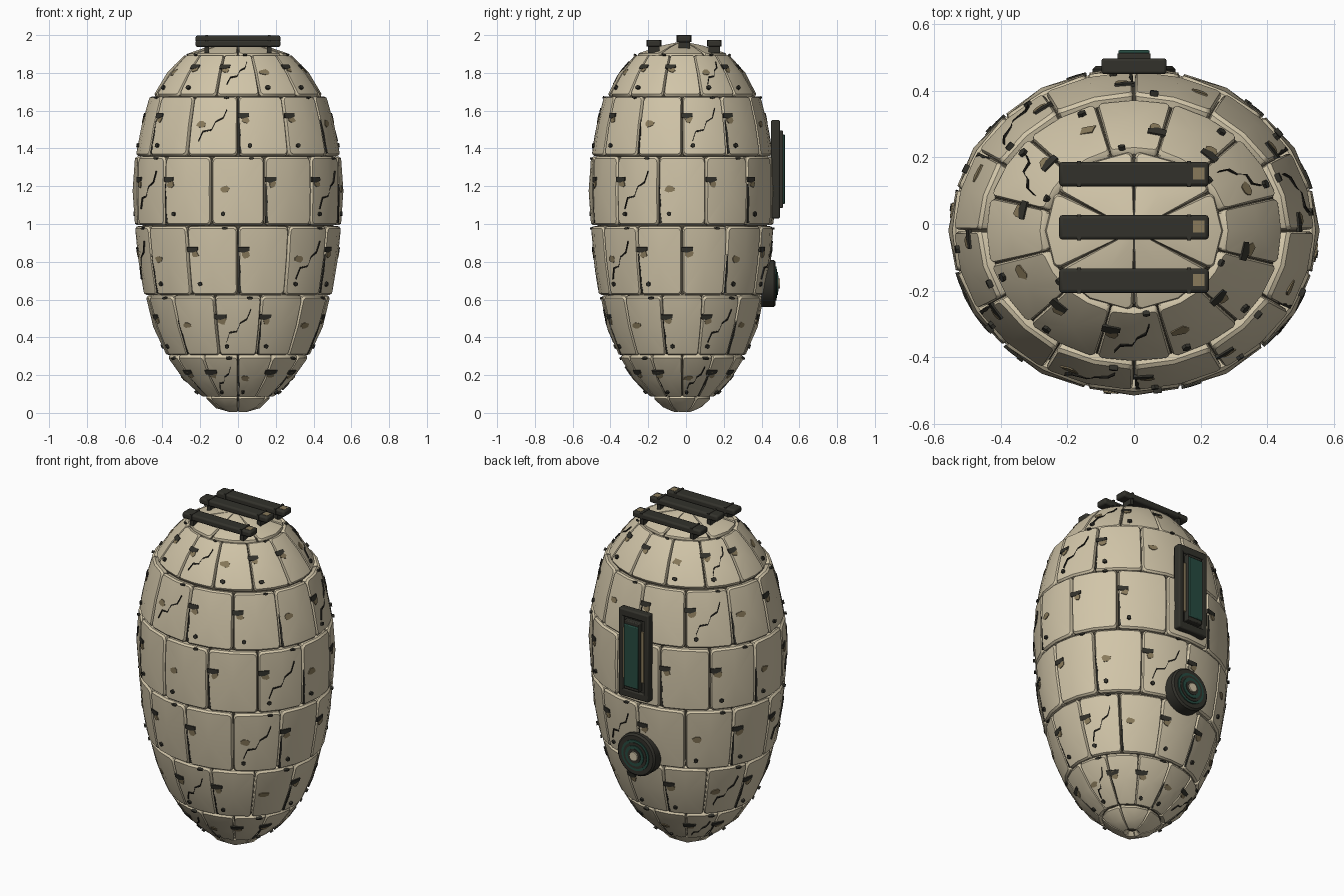
import bpy, bmesh, math, random
from mathutils import Vector, Matrix

random.seed(4)
cube = bpy.data.objects.get("Cube")
if cube:
    bpy.data.objects.remove(cube)


def material(name, rgb):
    m = bpy.data.materials.new(name)
    m.use_nodes = True
    m.diffuse_color = (*rgb, 1)
    m.node_tree.nodes["Principled BSDF"].inputs["Base Color"].default_value = (*rgb, 1)
    return m


TAN = material("sand armour", (0.64, 0.56, 0.395))
SEAM = material("dark seam", (0.08, 0.068, 0.045))
DARK = material("charcoal metal", (0.032, 0.031, 0.024))
TEAL = material("deep teal", (0.02, 0.07, 0.052))
RUST = material("brown wear", (0.25, 0.195, 0.105))
BLACK = material("crack black", (0.015, 0.014, 0.011))

YC, SQUASH = -0.02, 0.885


def finish(bm, name, mat):
    bmesh.ops.recalc_face_normals(bm, faces=bm.faces)
    me = bpy.data.meshes.new(name)
    bm.to_mesh(me)
    bm.free()
    me.materials.append(mat)
    me.shade_smooth()
    me.set_sharp_from_angle(angle=math.radians(35))
    ob = bpy.data.objects.new(name, me)
    bpy.context.collection.objects.link(ob)
    return ob


def surface(angle, r, z):
    return Vector((r * math.sin(angle), YC - r * SQUASH * math.cos(angle), z))


class Plate:
    """One curved armour tile, u around and v up, both in -1..1."""

    def __init__(self, mid, half, low, high, curve, peak):
        self.mid, self.half, self.low, self.high = mid, half, low, high
        self.curve, self.peak = curve, peak
        self.w = (self.at(1, 0) - self.at(-1, 0)).length / 2
        self.h = (self.at(0, 1) - self.at(0, -1)).length / 2

    def at(self, u, v, lift=0.0):
        a, t = self.mid + u * self.half, (v + 1) / 2
        (z0, r0), (z1, r1) = self.low, self.high
        n = Vector((math.sin(a), -math.cos(a) / SQUASH, (r0 - r1) / (z1 - z0))).normalized()
        return surface(a, r0 + (r1 - r0) * t, z0 + (z1 - z0) * t) + n * (lift + self.curve * (1 - v * v))

    def build(self, bm):
        k = 0.12
        corner = [(1, 1 - k), (1 - 0.3 * k, 1 - 0.3 * k), (1 - k, 1)]
        outline = []
        for sx, sy, side in ((1, 1, (0, 1)), (-1, 1, (-1, 0)), (-1, -1, (0, -1)), (1, -1, (1, 0))):
            pts = corner if sx * sy > 0 else corner[::-1]
            outline += [(x * sx, y * sy) for x, y in pts] + [side]
        loops = []
        for scale, lift in ((0.975, -0.04), (0.98, -0.01), (0.93, 0.0)):
            loops.append([bm.verts.new(self.at(u * scale, v * scale, lift)) for u, v in outline])
        n = len(outline)
        for a, b in zip(loops, loops[1:]):
            for i in range(n):
                bm.faces.new((a[i], a[(i + 1) % n], b[(i + 1) % n], b[i]))
        apex = bm.verts.new(self.at(0, 0, self.peak))
        for i in range(n):
            bm.faces.new((loops[-1][i], loops[-1][(i + 1) % n], apex))

    def patch(self, bm, pts, thick=0.003):
        """Thin raised polygon that follows the tile face."""
        lo = [bm.verts.new(self.at(u, v, -0.006)) for u, v in pts]
        hi = [bm.verts.new(self.at(u, v, thick)) for u, v in pts]
        bm.faces.new(hi)
        for i in range(len(pts)):
            j = (i + 1) % len(pts)
            bm.faces.new((lo[i], lo[j], hi[j], hi[i]))

    def blob(self, bm, u, v, rx, ry, thick=0.003, sides=8, rough=0.25):
        pts = []
        for i in range(sides):
            a = math.tau * (i + 0.5) / sides
            q = 1 + random.uniform(-rough, rough)
            pts.append((u + rx * q * math.cos(a) / self.w, v + ry * q * math.sin(a) / self.h))
        self.patch(bm, pts, thick)


# armour rows: (z, radius) at bottom and top, tile count, half-step offset, curve, crack phase
ROWS = [
    ((0.004, 0.04), (0.08, 0.172), 6, 0.5, 0.014, None),
    ((0.08, 0.178), (0.30, 0.372), 12, 0.5, 0.018, 3),
    ((0.30, 0.375), (0.62, 0.488), 12, 0, 0.012, 0),
    ((0.62, 0.495), (0.99, 0.545), 12, 0.5, 0.007, 1),
    ((0.99, 0.545), (1.36, 0.545), 12, 0, 0.007, 2),
    ((1.36, 0.54), (1.68, 0.465), 12, 0.5, 0.008, 3),
    ((1.68, 0.447), (1.90, 0.275), 12, 0, 0.012, 0),
    ((1.90, 0.272), (1.965, 0.01), 6, 0.5, 0.006, None),
]
CRACK = [(-0.55, -0.5), (-0.4, -0.2), (-0.05, -0.15), (0.1, 0.12), (0.4, 0.25), (0.55, 0.55)]

tiles, chips, wear, cracks, studs = (bmesh.new() for _ in range(5))
for j, (lo, hi, count, offset, curve, phase) in enumerate(ROWS):
    step = math.tau / count
    for k in range(count):
        p = Plate((k + offset) * step, step / 2, lo, hi, curve, 0.006)
        p.build(tiles)
        if phase is None:
            continue
        # wear marks: brown stain, or dark chip with a brown lower edge
        if (k + j) % 3 == 1:
            p.blob(wear, -0.5, 0.05, 0.026, 0.018)
        else:
            p.blob(wear, -0.7, 0.2, 0.02, 0.02)
            w, h = 0.03 / p.w, 0.012 / p.h
            p.patch(chips, [(-0.78 - w, 0.33 - h), (-0.78, 0.33 - 1.4 * h), (-0.78 + w, 0.33 - h / 2),
                            (-0.78 + w, 0.33 + h), (-0.78 - w, 0.33 + h)], 0.004)
        # dirt along the left edge
        if (k + j) % 2 and j < 6:
            p.patch(chips, [(-0.97, -0.92), (-0.86, -0.9), (-0.91, -0.6), (-0.89, -0.3),
                            (-0.94, 0.1), (-0.97, 0.2)], 0.001)
        # small studs on the face and upper edge
        if (k + 2 * j) % 3:
            p.blob(studs, -0.55, -0.66, 0.012, 0.012, 0.009, 6, 0.1)
        if (k + j) % 2 == 0:
            p.blob(studs, 0.5, 0.93, 0.015, 0.006, 0.009, 6, 0.1)
        # zigzag crack as narrow ribbon
        if k % 4 == phase:
            d = 0.004 / p.h
            for (u0, v0), (u1, v1) in zip(CRACK, CRACK[1:]):
                p.patch(cracks, [(u0, v0 - d), (u1, v1 - d), (u1, v1 + d), (u0, v0 + d)], 0.006)

finish(tiles, "armour_tiles", TAN)
finish(chips, "dark_chips", DARK)
finish(wear, "brown_stains", RUST)
finish(cracks, "surface_cracks", BLACK)
finish(studs, "small_studs", DARK)

# inner shell seen through the seams
core = bmesh.new()
rings = []
for z, r in [(0.02, 0.01)] + [row[1] for row in ROWS[:-1]] + [(1.94, 0.01)]:
    rings.append([core.verts.new(surface(math.tau * i / 24, max(r * 0.95 - 0.012, 0.005), z))
                  for i in range(24)])
for a, b in zip(rings, rings[1:]):
    for i in range(24):
        core.faces.new((a[i], a[(i + 1) % 24], b[(i + 1) % 24], b[i]))
core.faces.new(rings[0])
core.faces.new(rings[-1])
finish(core, "inner_shell", SEAM)


def box(name, lo, hi, mat, bevel=0.0):
    lo, hi = Vector(lo), Vector(hi)
    bm = bmesh.new()
    bmesh.ops.create_cube(bm, size=1, matrix=Matrix.Translation((lo + hi) / 2)
                          @ Matrix.Diagonal((*(hi - lo), 1)))
    ob = finish(bm, name, mat)
    if bevel:
        mod = ob.modifiers.new("bevel", "BEVEL")
        mod.width, mod.segments = bevel, 2


# three roof rails with feet, clamps and worn ends
for name, y, z in (("front", -0.17, 1.975), ("middle", -0.01, 2.0), ("rear", 0.15, 1.975)):
    box(name + "_rail", (-0.225, y - 0.037, z - 0.038), (0.225, y + 0.037, z - 0.002), DARK, 0.01)
    box(name + "_rail_wear", (0.178, y - 0.016, z - 0.008), (0.212, y + 0.02, z - 0.001), RUST)
    for s, side in ((-1, "right"), (1, "left")):
        x = s * 0.165
        box(f"{name}_{side}_clamp", (x - 0.006, y - 0.039, z - 0.036), (x + 0.006, y + 0.039, z), DARK)
        box(f"{name}_{side}_foot", (x - 0.012, y - 0.03, 1.905), (x + 0.012, y + 0.03, z - 0.03), DARK)

# tall rear window: outer frame, worn inner strips, bezel and glass face
for s, side in ((-1, "right"), (1, "left")):
    box(f"window_{side}_post", (s * 0.098, 0.45, 1.03), (s * 0.066, 0.498, 1.55), DARK, 0.008)
    box(f"window_{side}_worn_strip", (s * 0.067, 0.46, 1.14), (s * 0.05, 0.497, 1.44), RUST)
box("window_sill", (-0.098, 0.45, 1.03), (0.098, 0.498, 1.075), DARK, 0.008)
box("window_lintel", (-0.098, 0.45, 1.505), (0.098, 0.498, 1.55), DARK, 0.008)
box("window_back", (-0.08, 0.45, 1.05), (0.08, 0.485, 1.53), DARK)
box("window_bezel", (-0.05, 0.46, 1.085), (0.05, 0.514, 1.495), DARK, 0.005)
box("window_glass", (-0.047, 0.51, 1.105), (0.047, 0.523, 1.475), TEAL, 0.005)


def disc(name, r0, r1, y0, y1, mat):
    bm = bmesh.new()
    bmesh.ops.create_cone(bm, cap_ends=True, segments=28, radius1=r0, radius2=r1, depth=y1 - y0,
                          matrix=Matrix.Translation((0, (y0 + y1) / 2, 0.685))
                          @ Matrix.Rotation(-math.pi / 2, 4, "X"))
    finish(bm, name, mat)


# round rear port in stepped rings
disc("port_housing", 0.125, 0.125, 0.40, 0.465, DARK)
disc("port_rim", 0.125, 0.115, 0.465, 0.475, DARK)
disc("port_outer_ring", 0.093, 0.09, 0.44, 0.48, TEAL)
disc("port_groove", 0.078, 0.076, 0.44, 0.483, DARK)
disc("port_inner_ring", 0.062, 0.06, 0.44, 0.488, TEAL)
disc("port_lens_rim", 0.044, 0.042, 0.44, 0.491, DARK)
disc("port_lens", 0.036, 0.026, 0.44, 0.498, TAN)
